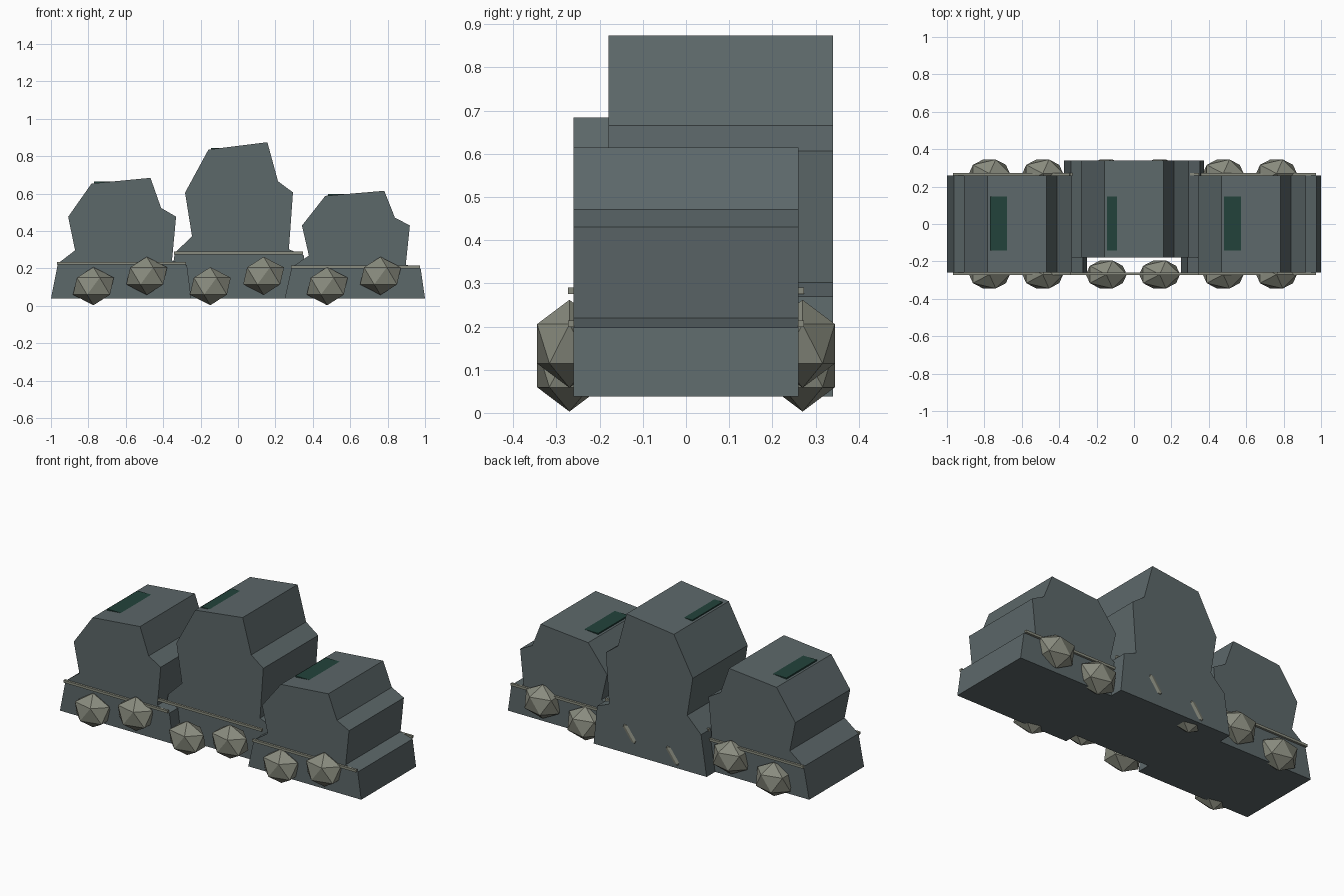
import bpy
import bmesh
from mathutils import Matrix, Vector

cube = bpy.data.objects.get("Cube")
if cube:
    bpy.data.objects.remove(cube, do_unlink=True)


def material(name, rgb):
    m = bpy.data.materials.new(name)
    m.use_nodes = True
    colour = (*rgb, 1)
    m.diffuse_color = colour
    m.node_tree.nodes["Principled BSDF"].inputs["Base Color"].default_value = colour
    return m


SLATE = material("slate grey", (0.108, 0.138, 0.143))
STONE = material("warm stone grey", (0.25, 0.26, 0.21))
GREEN = material("dark green", (0.016, 0.055, 0.043))


def finish(name, bm, mat):
    bmesh.ops.recalc_face_normals(bm, faces=bm.faces)
    mesh = bpy.data.meshes.new(name)
    bm.to_mesh(mesh)
    bm.free()
    mesh.materials.append(mat)
    obj = bpy.data.objects.new(name, mesh)
    bpy.context.collection.objects.link(obj)
    return obj


def box(name, centre, size, mat):
    bm = bmesh.new()
    matrix = Matrix.Translation(centre) @ Matrix.Diagonal((*size, 1))
    bmesh.ops.create_cube(bm, size=1, matrix=matrix)
    return finish(name, bm, mat)


def boulder(name, centre, radii):
    bm = bmesh.new()
    matrix = Matrix.Translation(centre) @ Matrix.Diagonal((*radii, 1))
    bmesh.ops.create_icosphere(bm, subdivisions=1, radius=1, matrix=matrix)
    return finish(name, bm, STONE)


# Body outline: offset across, height above the base at unit scale
PROFILE = [(-0.375, 0), (-0.338, 0.168), (-0.246, 0.231), (-0.283, 0.391),
           (-0.158, 0.55), (0.157, 0.577), (0.214, 0.433), (0.294, 0.392),
           (0.272, 0.182), (0.352, 0.16), (0.375, 0)]
BASE = 0.038


def body(name, x, y, scale):
    bm = bmesh.new()
    outline = [bm.verts.new((x + px, y - 0.26, BASE + pz * scale)) for px, pz in PROFILE]
    face = bm.faces.new(outline)
    result = bmesh.ops.extrude_face_region(bm, geom=[face])
    moved = [v for v in result["geom"] if isinstance(v, bmesh.types.BMVert)]
    bmesh.ops.translate(bm, verts=moved, vec=Vector((0, 0.52, 0)))
    return finish(name, bm, SLATE)


# Three blocks: side, across, depth, height scale, height of the top plate
BLOCKS = [("right", -0.625, 0, 1.12, 0.664),
          ("middle", 0, 0.08, 1.45, 0.844),
          ("left", 0.625, 0, 1, 0.597)]

for side, x, y, scale, plate_z in BLOCKS:
    body(side + "_block", x, y, scale)
    # Level plate sinking into the sloping roof
    box(side + "_roof_plate", (x - 0.06, 0.003, plate_z - 0.01),
        (0.17, 0.288, 0.02), GREEN)
    for end, sign in (("front", -1), ("back", 1)):
        # Ledge strip along the shoulder
        box(f"{side}_{end}_strip", (x + 0.003, sign * 0.266, BASE + 0.169 * scale),
            (0.69, 0.014, 0.015), STONE)
        # Low and high boulders along the foot
        for tag, dx, z in (("low", -0.148, 0.105), ("high", 0.137, 0.16)):
            boulder(f"{side}_{end}_{tag}_boulder", (x + dx, sign * 0.27, z),
                    (0.122, 0.088, 0.102))
